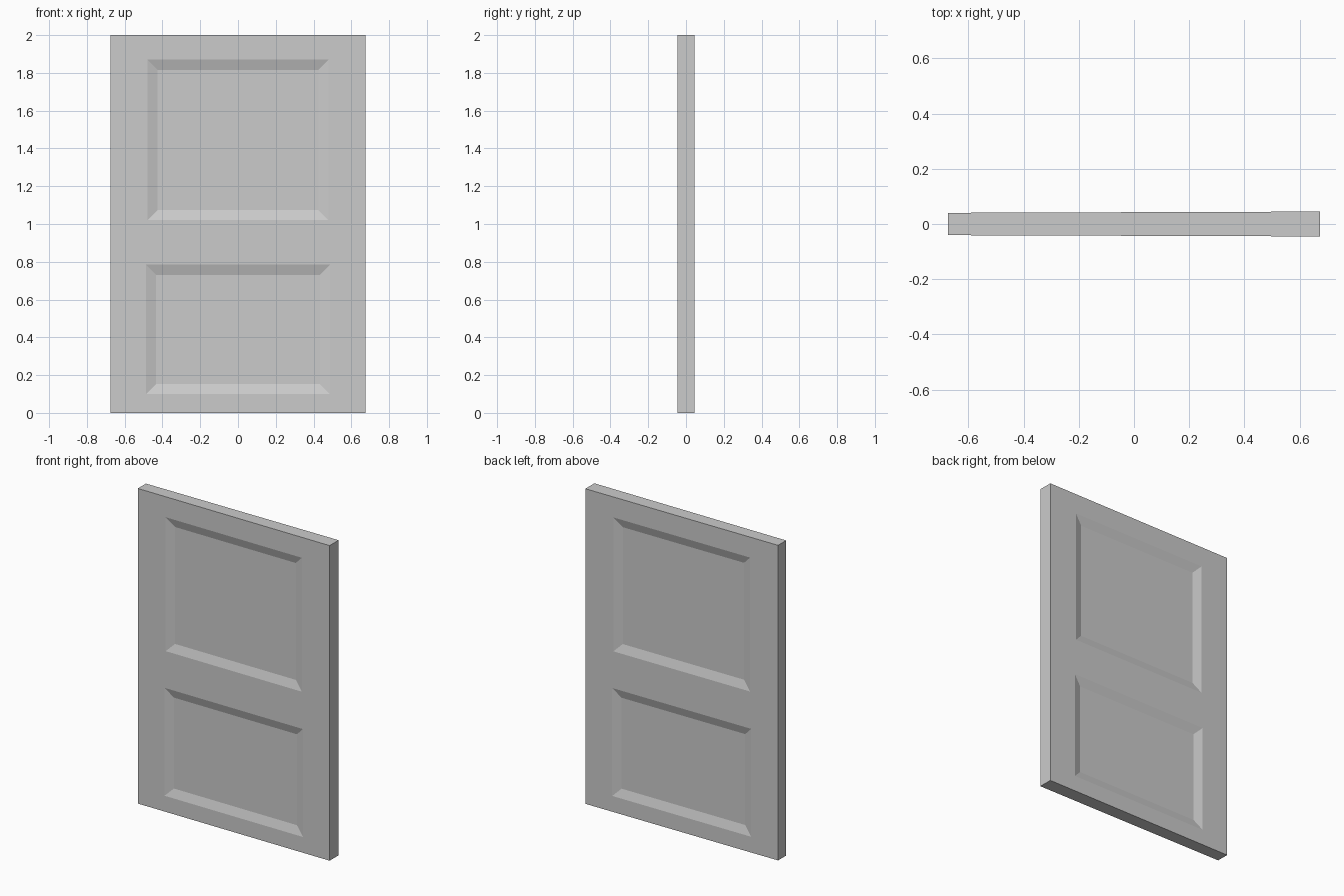
import bpy, bmesh

if "Cube" in bpy.data.objects:
    bpy.data.objects.remove(bpy.data.objects["Cube"])

HALF_W, HALF_T, BEVEL, DEPTH = 0.675, 0.045, 0.054, 0.017
# (height, half width of the panel opening at that height)
LEVELS = [(0, .487), (.10, .487), (.785, .487), (1.02, .479), (1.87, .479), (2, .479)]

bm = bmesh.new()
panels = []


def half_thickness(x):
    # slab is a touch thinner toward the left edge
    return HALF_T * (0.95 + 0.05 * x / HALF_W)


def face_grid(side):
    """One broad side of the door: stiles, rails and two panel openings."""
    rows = [[bm.verts.new((x, side * half_thickness(x), z))
             for x in (-HALF_W, -w, w, HALF_W)] for z, w in LEVELS]
    for r in range(len(rows) - 1):
        for c in range(3):
            quad = [rows[r][c], rows[r][c + 1], rows[r + 1][c + 1], rows[r + 1][c]]
            f = bm.faces.new(quad if side < 0 else quad[::-1])
            if c == 1 and r in (1, 3):
                panels.append(f)
    # perimeter loop, counter-clockwise
    return (rows[0] + [row[-1] for row in rows[1:]]
            + rows[-1][-2::-1] + [row[0] for row in rows[-2:0:-1]])


front, back = face_grid(-1), face_grid(1)

# Outer edges of the slab
for i in range(len(front)):
    j = (i + 1) % len(front)
    bm.faces.new((front[j], front[i], back[i], back[j]))

# Recessed panels with sloping borders
bm.normal_update()
bmesh.ops.inset_individual(bm, faces=panels, thickness=BEVEL, depth=-DEPTH,
                           use_even_offset=True)
bmesh.ops.recalc_face_normals(bm, faces=bm.faces)

mesh = bpy.data.meshes.new("door")
bm.to_mesh(mesh)
bm.free()
bpy.context.collection.objects.link(bpy.data.objects.new("door", mesh))
